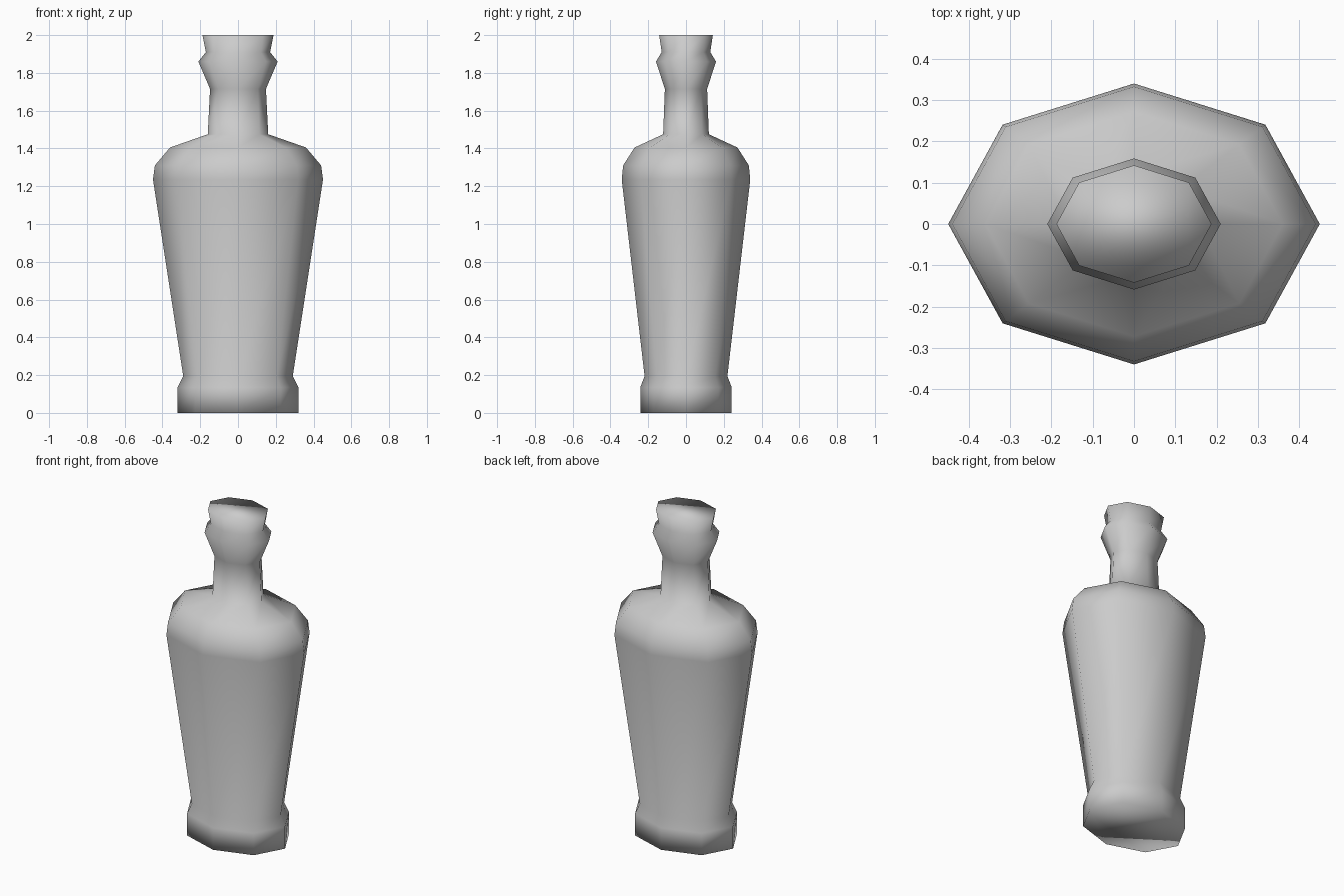
import bpy, bmesh
from math import cos, sin, tau

if "Cube" in bpy.data.objects:
    bpy.data.objects.remove(bpy.data.objects["Cube"])

SIDES = 8
DEPTH = 0.756  # oval cross-section: depth relative to width

# half-width, height
PROFILE = [(0.32, 0.0), (0.32, 0.135), (0.29, 0.195), (0.45, 1.235),
           (0.44, 1.31), (0.36, 1.405), (0.16, 1.475), (0.148, 1.715),
           (0.21, 1.86), (0.17, 1.91), (0.188, 2.0)]


def lathe(name, profile):
    """Closed oval lathe with flat end caps."""
    bm = bmesh.new()
    rings = [[bm.verts.new((r * cos(tau * i / SIDES),
                            r * DEPTH * sin(tau * i / SIDES), z))
              for i in range(SIDES)] for r, z in profile]
    for lower, upper in zip(rings, rings[1:]):
        for i in range(SIDES):
            j = (i + 1) % SIDES
            bm.faces.new((lower[i], lower[j], upper[j], upper[i]))
    bm.faces.new(rings[0][::-1])
    bm.faces.new(rings[-1])
    for f in bm.faces:
        f.smooth = True
    mesh = bpy.data.meshes.new(name)
    bm.to_mesh(mesh)
    bm.free()
    obj = bpy.data.objects.new(name, mesh)
    bpy.context.collection.objects.link(obj)
    return obj


# Bottle: foot, tapered body, shoulder, neck, collar and stopper
lathe("bottle", PROFILE)
